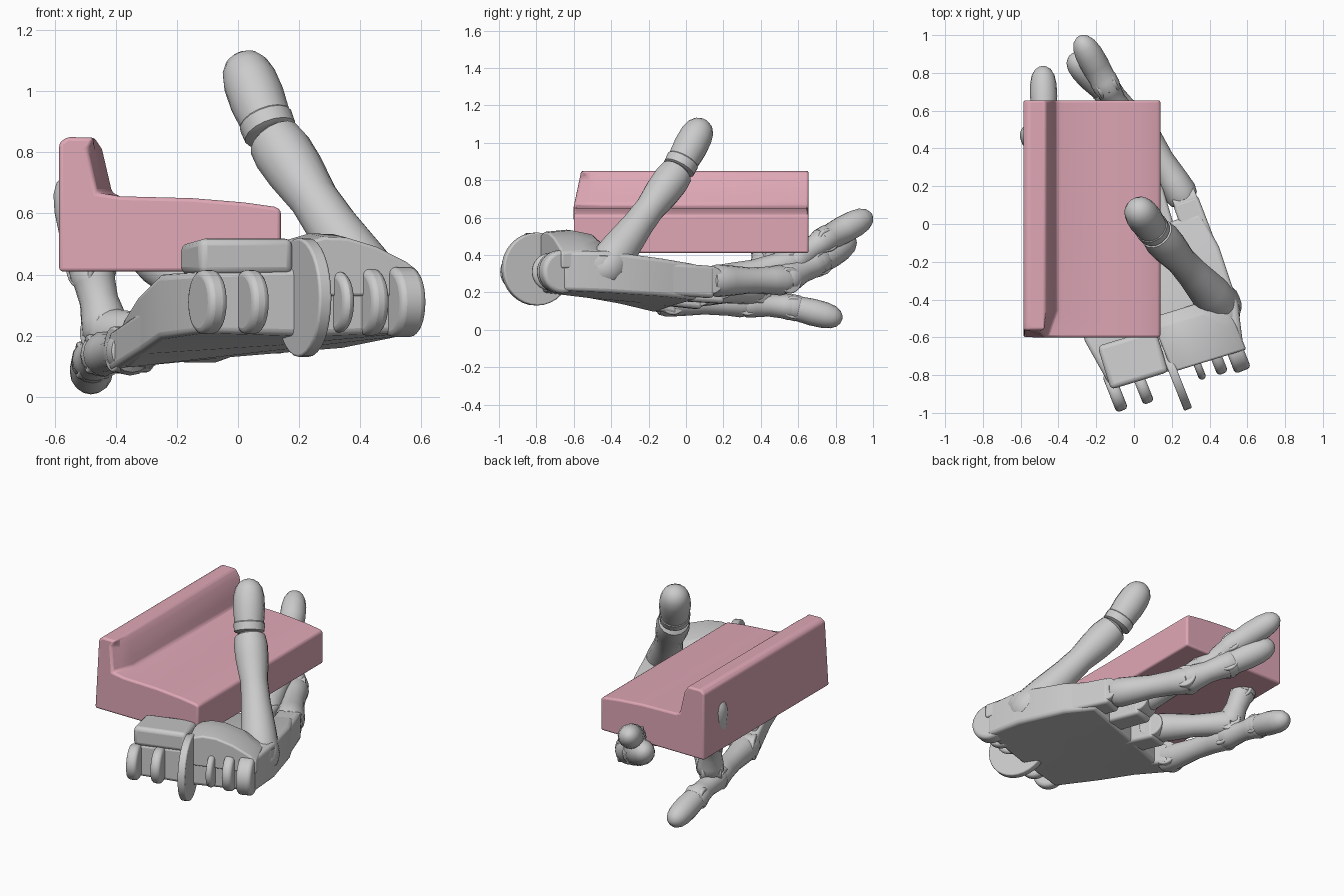
import bpy, bmesh, math
from mathutils import Vector as V

if "Cube" in bpy.data.objects:
    bpy.data.objects.remove(bpy.data.objects["Cube"])

D = V((-0.37, 0.93, 0)).normalized()      # direction of the hand
N = V((0.93, 0.37, 0)).normalized()       # across the wrist


def finish(name, bm, bevel=0, angle=35, mat=None):
    bmesh.ops.recalc_face_normals(bm, faces=bm.faces)
    me = bpy.data.meshes.new(name)
    bm.to_mesh(me)
    bm.free()
    ob = bpy.data.objects.new(name, me)
    bpy.context.collection.objects.link(ob)
    if mat:
        me.materials.append(mat)
    if bevel:
        m = ob.modifiers.new("bevel", 'BEVEL')
        m.width, m.segments, m.limit_method, m.angle_limit = bevel, 3, 'ANGLE', math.radians(28)
    bpy.ops.object.select_all(action='DESELECT')
    bpy.context.view_layer.objects.active = ob
    ob.select_set(True)
    bpy.ops.object.shade_smooth_by_angle(angle=math.radians(angle))
    return ob


def loft(name, rings, bevel=0, angle=35, mat=None):
    bm = bmesh.new()
    vs = [[bm.verts.new(p) for p in r] for r in rings]
    n = len(vs[0])
    for a, b in zip(vs, vs[1:]):
        for i in range(n):
            bm.faces.new((a[i], a[(i + 1) % n], b[(i + 1) % n], b[i]))
    bm.faces.new(vs[0])
    bm.faces.new(vs[-1])
    return finish(name, bm, bevel, angle, mat)


def limb(name, a, b, profile, sides=16):
    """Straight tube from a to b; profile lists (fraction along, radius)."""
    a, b = V(a), V(b)
    d = (b - a).normalized()
    u = d.cross(V((0, 0, 1))).normalized()
    w = u.cross(d)
    ang = [2 * math.pi * i / sides for i in range(sides)]
    return loft(name, [[a + (b - a) * t + r * (u * math.cos(k) + w * math.sin(k)) for k in ang]
                       for t, r in profile])


def bar(name, a, b, wa, wb, ha, hb, bevel=0.015):
    """Tapered box between two points; heights are z extents."""
    a, b = V(a), V(b)
    s = V(((b - a).y, -(b - a).x, 0)).normalized()
    z = V((0, 0, 1))
    return loft(name, [[p + s * w * i / 2 + z * h * j / 2 for i, j in ((-1, -1), (1, -1), (1, 1), (-1, 1))]
                       for p, w, h in ((a, wa, ha), (b, wb, hb))], bevel)


def disc(name, c, r, thick, axis=N, bevel=0.008):
    c = V(c)
    u = axis.cross(V((0, 0, 1))).normalized()
    w = u.cross(axis).normalized()
    return loft(name, [[c + axis * s * thick / 2 + r * (u * math.cos(k) + w * math.sin(k))
                        for k in [math.pi * i / 16 for i in range(32)]] for s in (-1, 1)], bevel)


def phalanx(r1, r2):
    return [(-.1, r1 * .55), (-.05, r1 * .88), (.04, r1), (.22, r1 * .93), (.5, (r1 + r2) * .41),
            (.78, r2 * .9), (.93, r2), (1.02, r2 * .9), (1.07, r2 * .55)]


def fingertip(r):
    return [(-.1, r * .7), (-.06, r * .96), (.1, r * .98), (.12, r * .93), (.4, r), (.65, r * .97),
            (.82, r * .84), (.93, r * .6), (.985, r * .3), (1, r * .06)]


def finger(name, pts, r):
    rad = [r, r * .93, r * .88, r * .8]
    for i in range(len(pts) - 2):
        limb(f"{name}_bone_{i + 1}", pts[i], pts[i + 1], phalanx(rad[i], rad[i + 1]))
        a, b = V(pts[i]), V(pts[i + 1])
        side = (b - a).cross(V((0, 0, 1))).normalized()
        disc(f"{name}_hinge_{i + 1}", pts[i + 1], rad[i + 1] * .86, rad[i + 1] * 1.5, side)
    limb(f"{name}_tip", pts[-2], pts[-1], fingertip(r * .9))


# Fingers and thumb
finger("index_finger", [(.255, .15, .262), (.03, .53, .265), (-.14, .70, .36), (-.335, .89, .49)], .088)
finger("middle_finger", [(.08, .16, .26), (-.06, .57, .36), (-.15, .74, .48), (-.29, .99, .615)], .083)
finger("ring_finger", [(-.14, .06, .21), (-.43, .37, .21), (-.48, .43, .42), (-.555, .48, .73)], .086)
finger("little_finger", [(-.35, -.12, .15), (-.44, .32, .14), (-.475, .57, .12), (-.483, .835, .055)], .08)
limb("thumb_lower", (.46, -.43, .33), (.12, -.05, .84),
     [(-.12, .06), (-.08, .095), (0, .112), (.2, .103), (.45, .085), (.62, .08), (.8, .095), (.92, .098), (1.0, .09), (1.03, .06)])
limb("thumb_tip", (.1, -.03, .88), (.005, .10, 1.12), fingertip(.092))

# Palm: cross sections from wrist to knuckles
# each: left xy, right xy, z of top left / middle / right, z of bottom left / middle / right
rows = [((-.12, -.87), (.58, -.66), (.41, .42, .42), (.21, .2, .21)),
        ((-.26, -.62), (.55, -.42), (.40, .42, .42), (.19, .17, .2)),
        ((-.33, -.36), (.45, -.12), (.33, .38, .38), (.14, .145, .18)),
        ((-.38, -.16), (.35, .06), (.25, .33, .35), (.09, .13, .16))]
rings = []
for l, r, top, bot in rows:
    l, r = V((*l, 0)), V((*r, 0))
    line = [(l.lerp(r, t), k) for t, k in ((0, 0), (.5, 1), (1, 2))]
    rings.append([p + V((0, 0, top[k])) for p, k in line] + [p + V((0, 0, bot[k])) for p, k in reversed(line)])
loft("palm", rings, .02)

# Back-of-hand bars ending under each knuckle, flush with the underside
for name, a, b, h in (("index", (.43, -.3, .285), (.27, .13, .255), .18),
                      ("middle", (.25, -.4, .27), (.08, .19, .23), .19),
                      ("ring", (.03, -.5, .255), (-.13, .07, .19), .17),
                      ("little", (-.17, -.6, .27), (-.36, -.07, .145), .14)):
    bar(f"{name}_knuckle_bar", a, b, .15, .14, h, h - .01, .02)
    disc(f"{name}_knuckle", V(b) + V((0, 0, .01)) - D * .02, .075, .13)

# Heel of the hand, and the curved shell around the thumb base
bar("wrist_block", V((.03, -.83, .46)), V((-.04, -.6, .45)), .32, .32, .12, .1, .025)
shell = []
for back, lift in ((-.01, 0), (.12, .012), (.24, -.01), (.3, -.06)):
    l, r = V((.2, -.775, 0)) + D * back, V((.59, -.655, 0)) + D * back
    top = [l.lerp(r, t) + V((0, 0, z + lift)) for t, z in ((0, .5), (.2, .523), (.4, .52), (.65, .49), (.9, .44), (1, .41))]
    shell.append(top + [r + V((0, 0, .33)), l + V((0, 0, .33))])
loft("thumb_shell", shell, .01, 40)
limb("thumb_socket", (.43, -.46, .3), (.44, -.45, .43),
     [(0, .12), (.5, .13), (.8, .12), (.95, .09), (1, .06)], 24)

# Wrist hinge: one large disc and smaller lugs
disc("wrist_disc", (.215, -.8, .325), .195, .045)
for i, (x, y, r, t) in enumerate(((-.1, -.89, .105, .065), (.04, -.85, .105, .06), (.33, -.73, .1, .04),
                                  (.43, -.69, .11, .06), (.535, -.67, .115, .09))):
    disc(f"wrist_lug_{i + 1}", (x, y, .31), r, t, bevel=.02)

# Pink seat-shaped block: L profile swept along y, with a leaning front end on the back rest
pink = bpy.data.materials.new("pink")
pink.diffuse_color = (.74, .39, .47, 1)
pink.use_nodes = True
pink.node_tree.nodes["Principled BSDF"].inputs["Base Color"].default_value = pink.diffuse_color
prof = [(-.585, .41), (.14, .41), (.14, .612), (.12, .622), (.02, .636), (-.15, .65), (-.385, .656), (-.412, .668),
        (-.424, .72), (-.445, .81), (-.47, .848), (-.56, .85), (-.585, .83)]
slices = []
for y, lean, pinch in ((-.6, .04, .05), (-.54, .02, .03), (-.46, 0, 0), (.655, 0, 0)):
    ring = []
    for x, z in prof:
        up = max(0, z - .66) / .19
        dx = -pinch if -.47 < x < -.4 and up > 0 else 0
        ring.append((x + dx, y + lean * up, z))
    slices.append(ring)
loft("seat_block", slices, .012, 25, pink)
